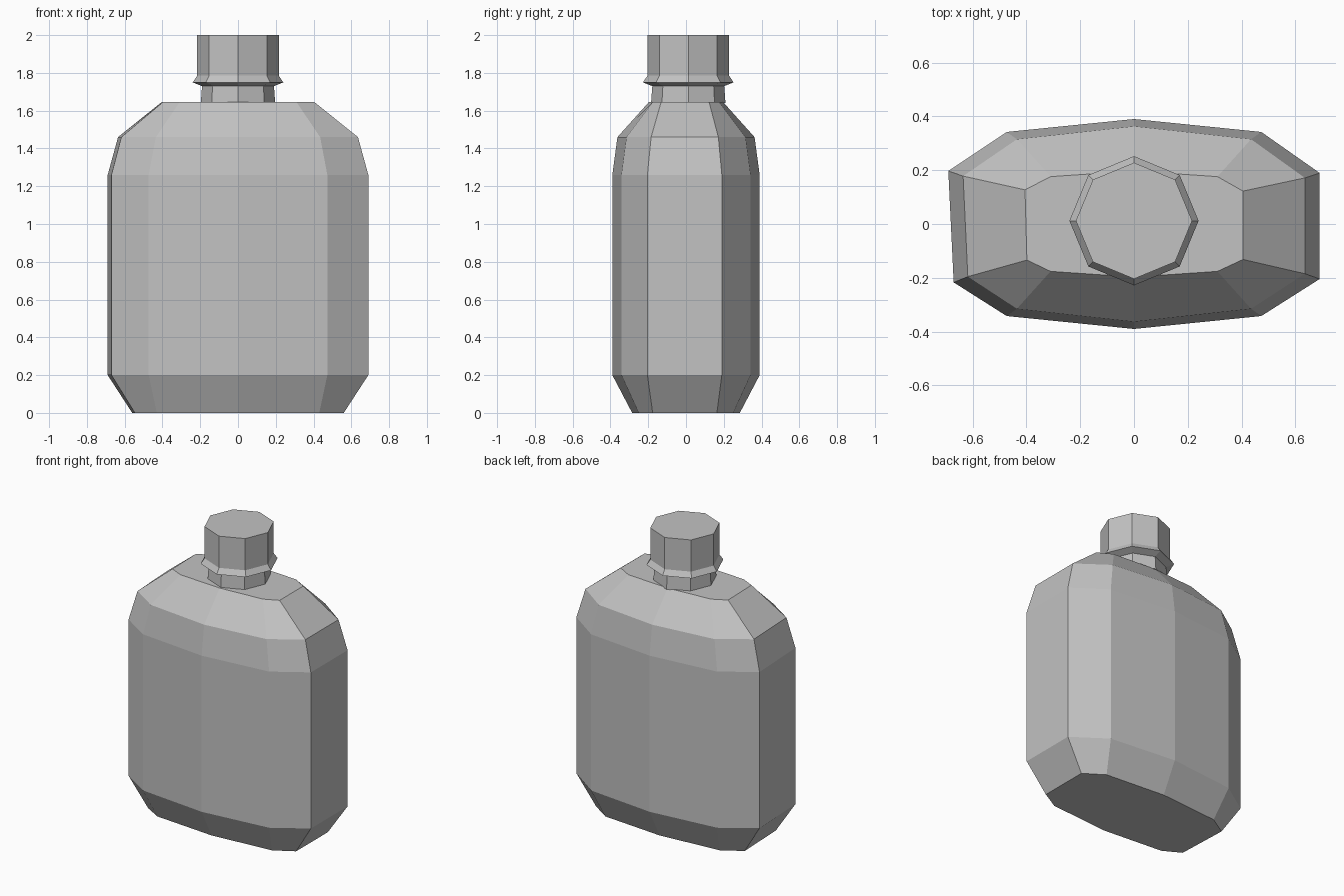
import bpy
import bmesh
from math import sin, cos, pi
from mathutils import Vector

default = bpy.data.objects.get("Cube")
if default:
    bpy.data.objects.remove(default, do_unlink=True)

# Single plain grey material
grey = bpy.data.materials.new("plain grey")
grey.use_nodes = True
grey.diffuse_color = (0.54, 0.54, 0.54, 1)
grey.node_tree.nodes["Principled BSDF"].inputs["Base Color"].default_value = (0.54, 0.54, 0.54, 1)


def loft(name, rings):
    """Skin a stack of equal-sized rings and close both ends."""
    bm = bmesh.new()
    loops = [[bm.verts.new(p) for p in ring] for ring in rings]
    count = len(loops[0])
    for low, high in zip(loops, loops[1:]):
        for i in range(count):
            j = (i + 1) % count
            bm.faces.new((low[i], low[j], high[j], high[i]))
    bm.faces.new(reversed(loops[0]))
    bm.faces.new(loops[-1])
    bmesh.ops.recalc_face_normals(bm, faces=bm.faces[:])
    mesh = bpy.data.meshes.new(name)
    bm.to_mesh(mesh)
    bm.free()
    mesh.materials.append(grey)
    obj = bpy.data.objects.new(name, mesh)
    bpy.context.collection.objects.link(obj)
    return obj


def body_ring(z, end_x, end_y, side_x, side_y, mid_y):
    """Ten-sided flattened section with one slightly dented corner."""
    dent = Vector((0.02, -0.02, 0)) * (end_x - 0.25) / 0.44
    skew = 0.015 * end_y / 0.2
    return [
        Vector((end_x, -end_y - skew / 2, z)),
        Vector((end_x, end_y - skew / 2, z)),
        Vector((side_x, side_y, z)),
        Vector((0, mid_y, z)),
        Vector((-side_x, side_y, z)),
        Vector((-end_x, end_y, z)),
        Vector((-end_x, -end_y, z)) + dent,
        Vector((-side_x, -side_y, z)),
        Vector((0, -mid_y, z)),
        Vector((side_x, -side_y, z)),
    ]


# Flask body: chamfered base, straight sides, two-step shoulder
levels = [
    (0.0, 0.56, 0.17, 0.43, 0.25, 0.285),
    (0.2, 0.69, 0.197, 0.473, 0.342, 0.39),
    (1.26, 0.69, 0.197, 0.473, 0.342, 0.39),
    (1.46, 0.635, 0.178, 0.435, 0.315, 0.363),
    (1.645, 0.405, 0.127, 0.31, 0.176, 0.197),
]
loft("flask_body", [body_ring(*level) for level in levels])


# Eight-sided neck and cap, set slightly back from centre
def octagon(radius, z):
    return [(radius * cos(i * pi / 4), 0.012 + radius * sin(i * pi / 4), z)
            for i in range(8)]


loft("neck", [octagon(0.197, 1.64), octagon(0.19, 1.735)])
loft("cap", [octagon(r, z) for r, z in
             [(0.19, 1.73), (0.24, 1.75), (0.216, 1.785), (0.216, 2.0)]])
